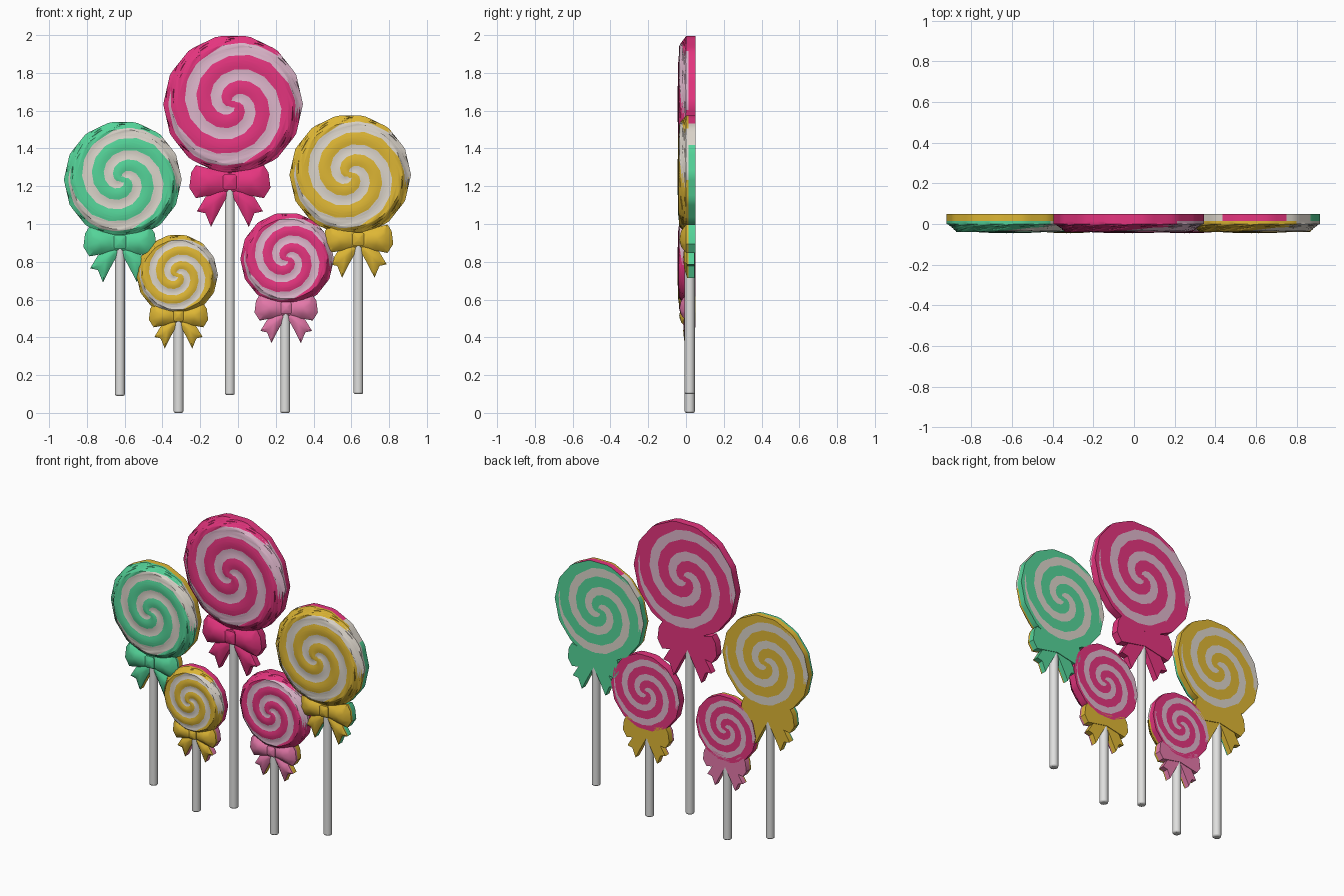
import bpy, bmesh, math
from math import pi, cos, sin, radians, degrees

cube = bpy.data.objects.get("Cube")
if cube:
    bpy.data.objects.remove(cube)

SIDES, SECTORS = 14, 72
BACK, SEAM = 0.05, 0.014


def material(name, r, g, b):
    m = bpy.data.materials.new(name)
    m.use_nodes = True
    m.diffuse_color = (r, g, b, 1)
    bsdf = next(n for n in m.node_tree.nodes if n.type == 'BSDF_PRINCIPLED')
    bsdf.inputs["Base Color"].default_value = (r, g, b, 1)
    bsdf.inputs["Roughness"].default_value = 0.6
    return m


pink = material("hot pink", 0.78, 0.035, 0.21)
blush = material("blush swirl", 0.73, 0.47, 0.60)
mint = material("mint green", 0.09, 0.66, 0.32)
yellow = material("golden yellow", 0.73, 0.47, 0.035)
cream = material("cream swirl", 0.71, 0.66, 0.59)
rose = material("rose ribbon", 0.78, 0.19, 0.40)
paper = material("stick white", 0.74, 0.74, 0.73)


def finish(name, bm, mats, angle):
    bmesh.ops.recalc_face_normals(bm, faces=bm.faces[:])
    mesh = bpy.data.meshes.new(name)
    bm.to_mesh(mesh)
    bm.free()
    for m in mats:
        mesh.materials.append(m)
    ob = bpy.data.objects.new(name, mesh)
    bpy.context.collection.objects.link(ob)
    bpy.ops.object.select_all(action='DESELECT')
    ob.select_set(True)
    bpy.context.view_layer.objects.active = ob
    bpy.ops.object.shade_smooth_by_angle(angle=radians(angle))
    return ob


def spiral(rho):
    return radians(466) * (1 - rho)


def is_white(angle, rho):
    """Two pale arms; only one of them runs out to the rim."""
    if rho > 0.93:
        here = (degrees(angle + spiral(rho)) + 180) % 360 - 180
        return -5 < here < 52
    offset = (angle - radians(177) + pi / 2) % pi - pi / 2
    return abs(offset) < radians(40)


def candy(name, cx, cz, radius, front, front_swirl, back, back_swirl, patch):
    """Domed disc whose mesh follows a spiral, with a flat back."""
    bm = bmesh.new()
    radii = [1, 0.965, 0.93, 0.895, 0.86] + [0.05 * k for k in range(16, 0, -1)]
    rows = [(r, 'front') for r in reversed(radii)]
    rows += [(1, 'seam')] + [(r, 'back') for r in radii]
    step = 2 * pi / SECTORS
    rings = []
    for rho, side in rows:
        twist = spiral(rho) * (-1 if side == 'back' else 1)
        ring = []
        for i in range(SECTORS):
            a = i * step
            t = a + twist
            # polygonal outline, rounder towards the middle
            corner = cos(pi / SIDES) / cos((t % (2 * pi / SIDES)) - pi / SIDES)
            r = radius * rho * (1 + (corner - 1) * rho ** 2)
            if side == 'front':
                y = -0.035 * min(1, (1 - rho) / 0.14)
                if rho < 0.9:
                    y -= 0.008 * (1 - rho) - 0.003 * cos(2 * (a - radians(177)))
            else:
                y = BACK if side == 'back' else SEAM
            ring.append(bm.verts.new((cx + r * cos(t), y, cz + r * sin(t))))
        rings.append(ring)
    for j in range(len(rings) - 1):
        behind = rows[j][1] != 'front'
        back_wall = rows[j][1] == 'seam'
        rho = (rows[j][0] + rows[j + 1][0]) / 2
        for i in range(SECTORS):
            k = (i + 1) % SECTORS
            f = bm.faces.new((rings[j][i], rings[j][k],
                              rings[j + 1][k], rings[j + 1][i]))
            mid = (i + 0.5) * step
            if back_wall:
                # optional coloured patch along the top of the rim
                off_top = abs(degrees(mid) - 88)
                slot = 2
                if patch and off_top < 60:
                    slot = 4 if off_top < 30 else 3
                f.material_index = slot
            else:
                pale = is_white(pi - mid if behind else mid, rho)
                f.material_index = 2 * behind + pale
    for ring, slot in ((rings[0], 0), (rings[-1], 2)):
        bm.faces.new(ring).material_index = slot
    mats = [front, front_swirl, back, back_swirl]
    finish(name, bm, mats + [patch] if patch else mats, 32)


# Right half of the ribbon, as outlines around the knot
WING = [(0, 0.05), (0.10, 0.07), (0.18, 0.09), (0.205, 0.05),
        (0.215, -0.03), (0.18, -0.085), (0.10, -0.07), (0, -0.05)]
TAIL = [(0, -0.01), (0.06, -0.03), (0.13, -0.08), (0.175, -0.155),
        (0.13, -0.165), (0.10, -0.238), (0.055, -0.15), (0, -0.05)]
KNOT = [(0.036, 0.03), (0.028, 0.042), (-0.028, 0.042), (-0.036, 0.03),
        (-0.036, -0.03), (-0.028, -0.042), (0.028, -0.042), (0.036, -0.03)]


def puff(bm, outline, peak, rim, top, back, place):
    """Cushion with a straight edge, a raised front and a flat back."""
    inner = [(peak[0] + 0.55 * (x - peak[0]), peak[1] + 0.55 * (z - peak[1]))
             for x, z in outline]
    levels = [(outline, back), (outline, SEAM), (outline, rim),
              (inner, rim + 0.75 * (top - rim))]
    rings = [[bm.verts.new(place(x, y, z)) for x, z in pts] for pts, y in levels]
    n = len(outline)
    bm.faces.new(rings[0]).material_index = 1
    for j in range(3):
        for i in range(n):
            k = (i + 1) % n
            f = bm.faces.new((rings[j][i], rings[j][k],
                              rings[j + 1][k], rings[j + 1][i]))
            f.material_index = int(j == 0)
    tip = bm.verts.new(place(peak[0], top, peak[1]))
    for i in range(n):
        bm.faces.new((rings[3][i], rings[3][(i + 1) % n], tip))


def bow(name, cx, cz, size, front, back):
    bm = bmesh.new()
    for side in (-1, 1):
        def place(x, y, z):
            return (cx + side * size * x, y, cz + size * z)
        puff(bm, TAIL, (0.085, -0.11), 0.006, -0.015, 0.046, place)
        puff(bm, WING, (0.12, 0.0), 0.0, -0.035, BACK, place)
    puff(bm, KNOT, (0, 0), -0.022, -0.036, 0.045, place)
    finish(name, bm, (front, back), 35)


def stick(name, x, bottom, top):
    bm = bmesh.new()
    bmesh.ops.create_cone(bm, cap_ends=True, segments=10, radius1=0.027,
                          radius2=0.027, depth=top - bottom)
    for v in bm.verts:
        v.co.x += x
        v.co.y += 0.02
        v.co.z += (top + bottom) / 2
    ob = finish(name, bm, (paper,), 40)
    bevel = ob.modifiers.new("rounded ends", 'BEVEL')
    bevel.width = 0.008
    bevel.segments = 2
    bevel.limit_method = 'ANGLE'
    bevel.angle_limit = radians(60)


# name, disc x, z, radius, front and back colours, rim patch
candy("center_candy", -0.026, 1.634, 0.37, pink, blush, pink, blush, None)
candy("right_candy", -0.61, 1.235, 0.312, mint, cream, yellow, cream, None)
candy("left_candy", 0.594, 1.26, 0.322, yellow, cream, mint, cream, pink)
candy("small_right_candy", -0.322, 0.73, 0.216, yellow, cream, pink, blush, None)
candy("small_left_candy", 0.26, 0.815, 0.248, pink, blush, pink, blush, None)

bow("center_bow", -0.043, 1.222, 1.0, pink, pink)
bow("right_bow", -0.625, 0.905, 0.9, mint, yellow)
bow("left_bow", 0.637, 0.92, 0.86, yellow, mint)
bow("small_right_bow", -0.315, 0.515, 0.73, yellow, rose)
bow("small_left_bow", 0.255, 0.555, 0.78, rose, yellow)

stick("center_stick", -0.043, 0.095, 1.2)
stick("right_stick", -0.625, 0.09, 0.9)
stick("left_stick", 0.637, 0.1, 0.92)
stick("small_right_stick", -0.315, 0.0, 0.51)
stick("small_left_stick", 0.25, 0.0, 0.55)
